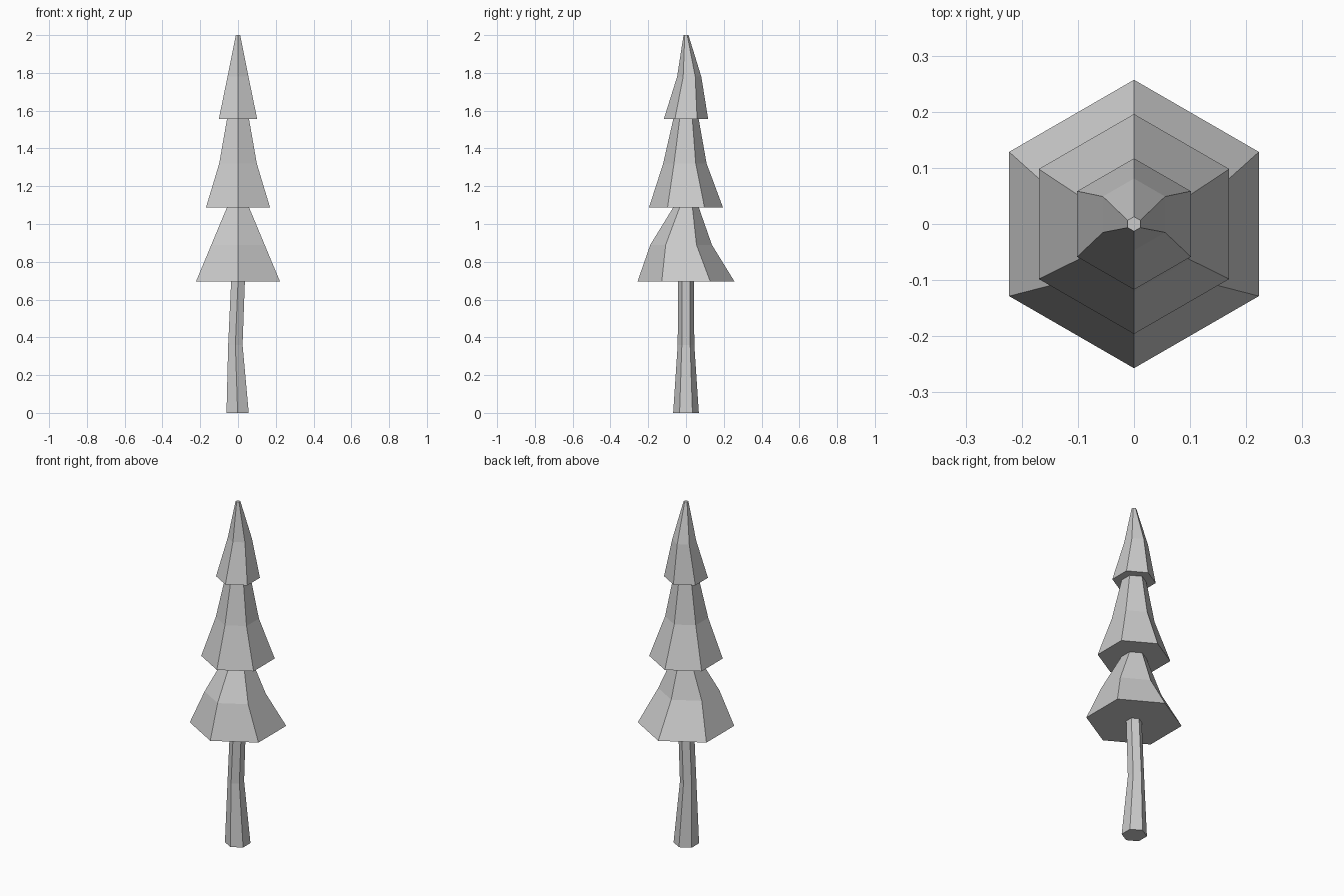
import bpy, bmesh, math

if "Cube" in bpy.data.objects:
    bpy.data.objects.remove(bpy.data.objects["Cube"])


def loft(name, rings, cap_bottom=False, cap_top=False):
    """Skin hexagonal rings given as (z, radius, x offset, y offset)."""
    bm = bmesh.new()
    loops = []
    for z, r, ox, oy in rings:
        loops.append([bm.verts.new((ox + r * math.cos(math.radians(30 + 60 * i)),
                                    oy + r * math.sin(math.radians(30 + 60 * i)), z))
                      for i in range(6)])
    for a, b in zip(loops, loops[1:]):
        for i in range(6):
            j = (i + 1) % 6
            bm.faces.new((a[i], a[j], b[j], b[i]))
    if cap_bottom:
        bm.faces.new(loops[0][::-1])
    if cap_top:
        bm.faces.new(loops[-1])
    mesh = bpy.data.meshes.new(name)
    bm.to_mesh(mesh)
    bm.free()
    obj = bpy.data.objects.new(name, mesh)
    bpy.context.collection.objects.link(obj)
    return obj


# Rings where one part disappears into the underside of the next
trunk_top = (0.695, 0.042, 0, 0)
lower_top = (1.087, 0.068, 0, 0)
middle_top = (1.557, 0.067, 0, 0)

# Slightly bent trunk
loft("trunk", [(0, 0.068, -0.002, 0), (0.36, 0.044, -0.014, 0), trunk_top],
     cap_bottom=True)

# Foliage tiers: flat underside, then two sloping bands with a shifted middle ring
loft("lower_foliage", [trunk_top, (0.695, 0.257, 0, 0),
                       (0.89, 0.163, 0, -0.026), lower_top])
loft("middle_foliage", [lower_top, (1.087, 0.196, 0, 0),
                        (1.32, 0.115, 0, -0.006), middle_top])
loft("top_foliage", [middle_top, (1.557, 0.117, 0, 0),
                     (1.78, 0.064, 0, 0.017), (2.0, 0.013, 0, 0)],
     cap_top=True)
